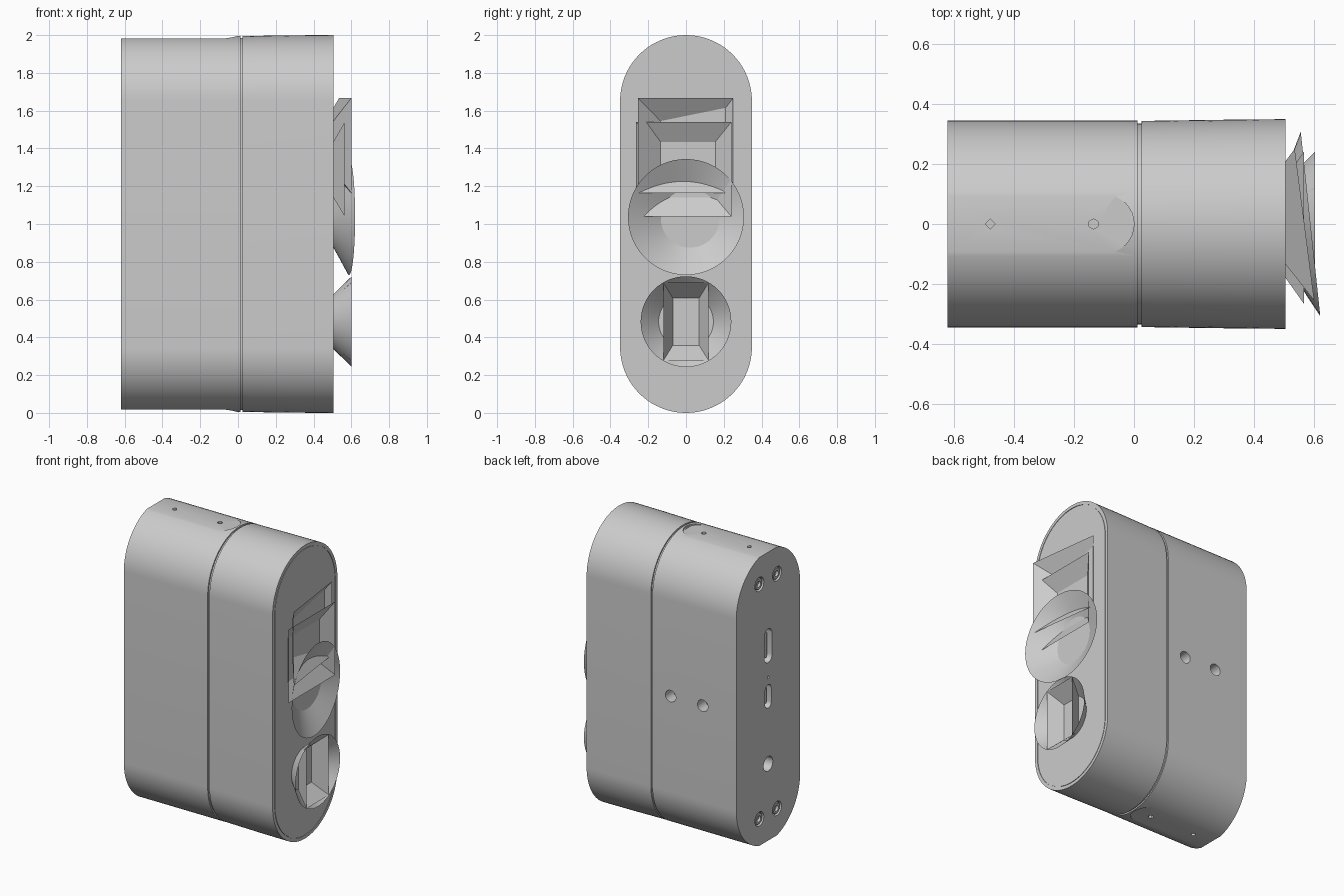
import bpy, bmesh
from math import sin, cos, pi

if "Cube" in bpy.data.objects:
    bpy.data.objects.remove(bpy.data.objects["Cube"])

CZ = 1.0       # height of the body centre line
FACE = 0.505   # x of the front plate
BACK = -0.62   # x of the rear plate


def stadium(hw, hh, n):
    """Outline, 2*hw wide in u and 2*hh long in v, round at both ends."""
    pts = []
    for side, a0 in ((1, 0.0), (-1, pi)):
        for i in range(n + 1):
            a = a0 + pi * i / n
            pts.append((hw * cos(a), side * (hh - hw) + hw * sin(a)))
    return pts


def finish(bm, name, closed=True):
    bmesh.ops.remove_doubles(bm, verts=bm.verts, dist=1e-5)
    if closed:
        bmesh.ops.recalc_face_normals(bm, faces=bm.faces)
    me = bpy.data.meshes.new(name)
    bm.to_mesh(me)
    bm.free()
    ob = bpy.data.objects.new(name, me)
    bpy.context.collection.objects.link(ob)
    return ob


def smooth(ob):
    bpy.ops.object.select_all(action='DESELECT')
    ob.select_set(True)
    bpy.context.view_layer.objects.active = ob
    bpy.ops.object.shade_smooth_by_angle(angle=0.5)


def loft(name, sections, place, n=12):
    """Closed solid through sections (t, half width, half length)."""
    bm = bmesh.new()
    rings = [[bm.verts.new(place(u, v, t)) for u, v in stadium(hw, hh, n)]
             for t, hw, hh in sections]
    m = len(rings[0])
    for a, b in zip(rings, rings[1:]):
        for i in range(m):
            j = (i + 1) % m
            bm.faces.new((a[i], a[j], b[j], b[i]))
    bm.faces.new(rings[0])
    bm.faces.new(rings[-1])
    return finish(bm, name)


def along_x(y, z):
    return lambda u, v, t: (t, y + u, z + v)


def along_y(x, z):
    return lambda u, v, t: (x + u, t, z + v)


def along_z(x, y):
    return lambda u, v, t: (x + v, y + u, t)


def cut(target, cutters):
    for c in cutters:
        c.hide_render = True
        mod = target.modifiers.new('cut', 'BOOLEAN')
        mod.operation, mod.solver, mod.object = 'DIFFERENCE', 'EXACT', c
        bpy.ops.object.select_all(action='DESELECT')
        bpy.context.view_layer.objects.active = target
        bpy.ops.object.modifier_apply(modifier=mod.name)
        bpy.data.objects.remove(c)


def sheet(name, base, rim):
    """Open flared wall between two matching loops."""
    bm = bmesh.new()
    a = [bm.verts.new(p) for p in base]
    b = [bm.verts.new(p) for p in rim]
    for i in range(len(a)):
        j = (i + 1) % len(a)
        bm.faces.new((a[i], a[j], b[j], b[i]))
    return finish(bm, name, False)


def rect(y0, y1, z0, z1, x):
    return [(x, y0, z0), (x, y1, z0), (x, y1, z1), (x, y0, z1)]


def ring(x, y, z, r, tilt=0.0, n=64):
    return [(x - tilt * cos(2 * pi * i / n), y + r * cos(2 * pi * i / n),
             z + r * sin(2 * pi * i / n)) for i in range(n)]


# rear shell with flats, ports, screw wells and mounting holes
rear = loft('rear_shell', [(BACK, .344, .996), (.012, .344, .996)],
            along_x(0, CZ), 40)
screws = [(y, z) for y in (-.095, .095) for z in (.2, 1.8)]
cutters = []
for z0, z1 in ((1.983, 2.1), (-.1, .017)):
    cutters.append(loft('flat_cut', [(z0, .098, .6), (z1, .098, .6)],
                        along_z(-.6, 0), 16))
for x, n in ((-.478, 2), (-.135, 3)):
    for z0, z1 in ((1.94, 2.1), (-.1, .06)):
        cutters.append(loft('pin_cut', [(z0, .017, .017), (z1, .017, .017)],
                            along_z(x, 0), n))
for x in (-.367, -.125):
    cutters.append(loft('mount_cut', [(.26, .04, .04), (.4, .04, .04)],
                        along_y(x, CZ), 8))
for y, z in screws:
    cutters.append(loft('well_cut', [(-.7, .048, .048), (-.59, .048, .048)],
                        along_x(y, z)))
for z, hw, hh in ((1.345, .042, .115), (1.0, .033, .08),
                  (1.13, .01, .01), (.54, .05, .05)):
    cutters.append(loft('port_cut', [(-.7, hw, hh), (-.53, hw, hh)],
                        along_x(0, z)))
cut(rear, cutters)
smooth(rear)

# seam neck between the shells
smooth(loft('seam_neck', [(-.01, .334, .986), (.04, .334, .986)],
            along_x(0, CZ), 40))

# front shell, slightly flared, with a fine joint round the front plate
smooth(loft('front_shell',
            [(.025, .343, .995), (.3, .347, .999), (FACE, .349, 1.0),
             (FACE, .327, .978), (FACE - .004, .327, .978),
             (FACE - .004, .323, .974), (FACE, .323, .974)],
            along_x(0, CZ), 40))

# recessed screw heads with sockets
for y, z in screws:
    smooth(loft('screw_head',
                [(-.585, .04, .04), (-.612, .04, .04), (-.616, .035, .035),
                 (-.616, .02, .02), (-.6, .02, .02)], along_x(y, z)))

# tongues inside the two slot ports
for z, hw, hh in ((1.345, .014, .09), (1.0, .01, .055)):
    smooth(loft('port_tongue', [(-.52, hw, hh), (-.6, hw, hh)],
                along_x(0, z), 4))

# tilted upper rectangular flare: the wall leans, so the base is a trapezoid
sheet('upper_flare',
      [(FACE, -.135, 1.285), (FACE, .21, 1.215),
       (FACE, .21, 1.615), (FACE, -.135, 1.545)],
      [(.60, -.255, 1.165), (.535, .25, 1.165),
       (.535, .25, 1.667), (.60, -.255, 1.667)])

# second rectangular flare
sheet('middle_flare', rect(-.18, .155, 1.14, 1.435, FACE),
      rect(-.265, .24, 1.04, 1.54, .565))

# tilted round flare
smooth(sheet('tilted_cone', ring(FACE, .022, 1.03, .155),
             ring(.5875, 0, 1.037, .307, .0325)))

# lower round flare and the rectangular flare inside it
smooth(sheet('lower_cone', ring(FACE, 0, .483, .145),
             ring(.602, 0, .483, .24)))
sheet('lower_flare', rect(-.07, .07, .358, .608, FACE),
      rect(-.12, .12, .275, .69, .60))
